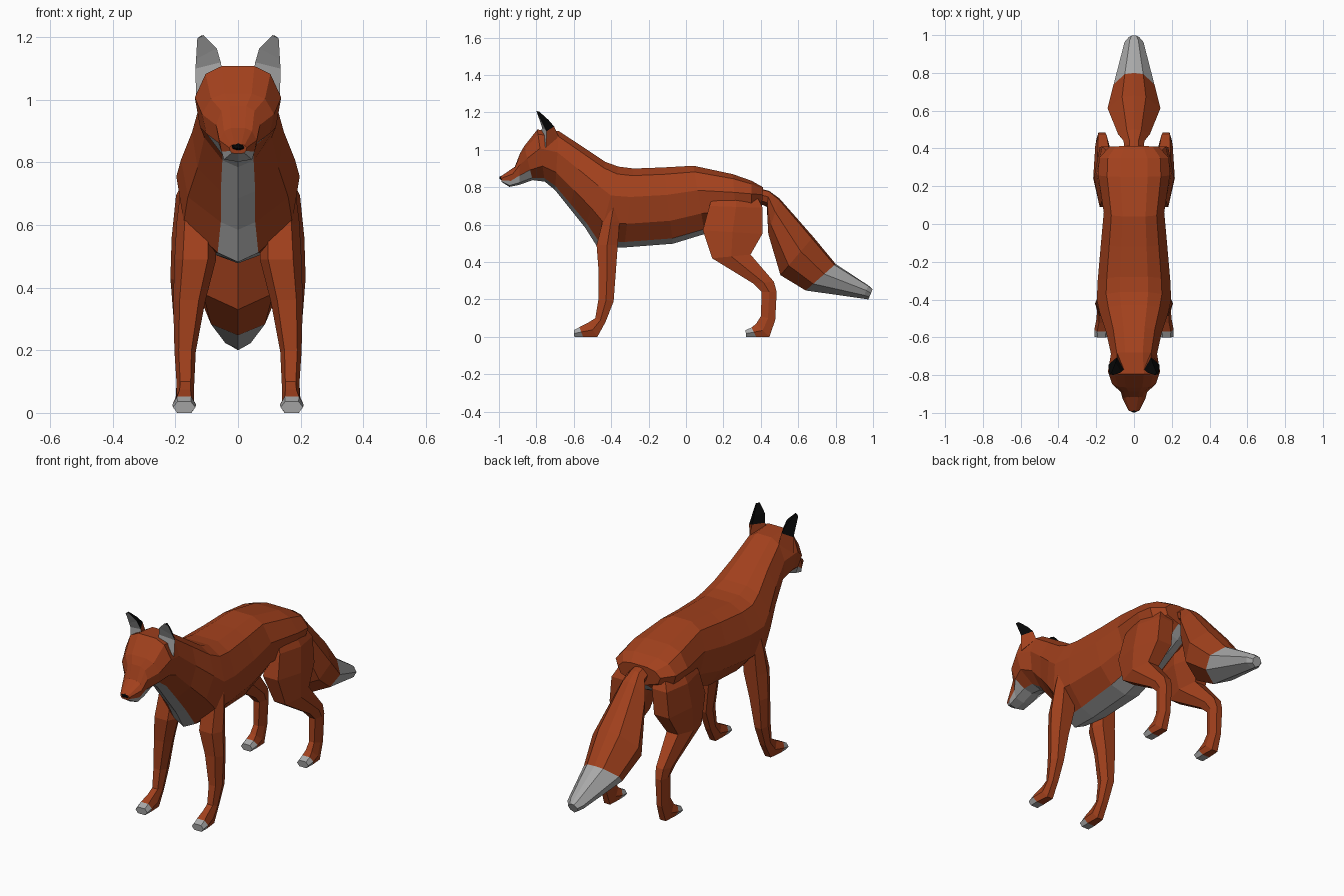
import bpy, bmesh
from mathutils import Vector


def material(name, rgb):
    m = bpy.data.materials.new(name)
    m.diffuse_color = (*rgb, 1)
    return m


MATS = [material("rust_fur", (0.36, 0.052, 0.012)),
        material("pale_fur", (0.39, 0.39, 0.39)),
        material("black_fur", (0.002, 0.002, 0.002))]


def loft(name, rings, paint=lambda i, k: 0, start=0, end=0, mirror=False):
    """Skin a list of rings with flat quads; paint(ring, side) picks the material."""
    bm = bmesh.new()
    vs = [[bm.verts.new(p) for p in r] for r in rings]
    n = len(rings[0])
    for i in range(len(vs) - 1):
        for k in range(n):
            j = (k + 1) % n
            f = bm.faces.new((vs[i][k], vs[i][j], vs[i + 1][j], vs[i + 1][k]))
            f.material_index = paint(i, k)
    bm.faces.new(vs[0]).material_index = start
    bm.faces.new(vs[-1]).material_index = end
    bmesh.ops.recalc_face_normals(bm, faces=bm.faces)
    me = bpy.data.meshes.new(name)
    bm.to_mesh(me)
    bm.free()
    ob = bpy.data.objects.new(name, me)
    bpy.context.collection.objects.link(ob)
    for m in MATS:
        me.materials.append(m)
    if mirror:
        ob.modifiers.new("mirror", 'MIRROR')
    return ob


def trunk_ring(ty, tz, by, bz, w, s):
    """Symmetric ring from top (ty,tz) to bottom (by,bz); s = half width of belly strip."""
    half = [(0, .38 * w), (.09, .75 * w), (.36, w), (.7, .88 * w), (.93, s)]
    pts = [(t, x) for t, x in half] + [(1, 0)] + [(t, -x) for t, x in reversed(half)]
    return [Vector((x, ty + (by - ty) * t, tz + (bz - tz) * t)) for t, x in pts]


def tail_ring(ty, tz, by, bz, w):
    half = [(.04, .45), (.38, 1), (.75, .8)]
    pts = [(0, 0)] + half + [(1, 0)] + [(t, -x) for t, x in reversed(half)]
    return [Vector((x * w, ty + (by - ty) * t, tz + (bz - tz) * t)) for t, x in pts]


def leg_ring(fy, fz, by, bz, x0, x1):
    """Hexagon from front edge to back edge, between inner x0 and outer x1."""
    pts = [(0, .2), (0, .8), (.5, 1), (1, .8), (1, .2), (.5, 0)]
    return [Vector((x0 + (x1 - x0) * v, fy + (by - fy) * u, fz + (bz - fz) * u))
            for u, v in pts]


# Head, with pale jaw
neck = (-.68, 1.10, -.70, .785, .122, .05)
head = [(-.99, .858, -.985, .828, .028, .02),
        (-.915, .91, -.945, .802, .06, .045),
        (-.888, .98, -.89, .813, .07, .05),
        (-.865, 1.02, -.82, .838, .115, .05),
        (-.795, 1.108, -.755, .83, .138, .05),
        neck]
loft("head", [trunk_ring(*r) for r in head],
     lambda i, k: 1 if k in (4, 5) or (i < 3 and k in (3, 6)) else 0)

# Neck, chest, belly and rump
body = [neck,
        (-.55, 1.015, -.62, .685, .147, .055),
        (-.43, .935, -.54, .585, .182, .055),
        (-.36, .91, -.475, .482, .197, .065),
        (-.28, .90, -.33, .478, .192, .08),
        (-.12, .906, -.07, .498, .175, .09),
        (.04, .915, .10, .55, .160, .08),
        (.25, .87, .27, .60, .19, .05),
        (.35, .835, .35, .64, .185, .045),
        (.412, .80, .405, .69, .13, .04)]
loft("body", [trunk_ring(*r) for r in body], lambda i, k: int(k in (4, 5)))

# Bushy tail with pale tip
tail = [(.37, .80, .40, .71, .05),
        (.445, .78, .432, .695, .055),
        (.50, .74, .44, .55, .085),
        (.68, .535, .505, .33, .14),
        (.80, .39, .64, .248, .108),
        (.975, .275, .945, .205, .05),
        (.998, .255, .975, .20, .028)]
loft("tail", [tail_ring(*r) for r in tail], lambda i, k: int(i >= 4), end=1)

# Front legs
front = [(-.43, .74, -.33, .74, .08, .18),
         (-.45, .60, -.355, .62, .07, .196),
         (-.478, .49, -.365, .49, .07, .203),
         (-.468, .36, -.375, .35, .105, .207),
         (-.468, .20, -.387, .19, .135, .203),
         (-.485, .10, -.43, .08, .14, .196),
         (-.525, .075, -.474, 0, .14, .198),
         (-.57, .052, -.55, 0, .134, .21),
         (-.60, .036, -.597, 0, .136, .208)]
loft("front_legs", [leg_ring(*r) for r in front],
     lambda i, k: int(i == 7), end=1, mirror=True)

# Hind legs with haunches
hind = [(.16, .80, .37, .77, .04, .15),
        (.125, .70, .41, .69, .05, .198),
        (.09, .57, .408, .55, .06, .212),
        (.14, .42, .345, .44, .10, .216),
        (.36, .285, .47, .295, .13, .205),
        (.405, .24, .485, .24, .14, .20),
        (.40, .11, .477, .09, .145, .196),
        (.375, .07, .446, 0, .14, .20),
        (.35, .05, .375, 0, .134, .208),
        (.318, .036, .322, 0, .136, .206)]
loft("hind_legs", [leg_ring(*r) for r in hind],
     lambda i, k: int(i == 8), end=1, mirror=True)

# Ears: triangular rings (inner, outer, back), pale in front, black upper back
ears = [[(.048, -.775, 1.08), (.134, -.75, 1.01), (.09, -.68, 1.07)],
        [(.055, -.77, 1.12), (.136, -.745, 1.10), (.09, -.705, 1.125)],
        [(.068, -.785, 1.165), (.134, -.76, 1.13), (.098, -.735, 1.16)],
        [(.110, -.80, 1.207), (.130, -.795, 1.197), (.118, -.785, 1.205)]]
loft("ears", ears, lambda i, k: 1 if k == 0 else (2 if i else 0), end=2, mirror=True)

# Nose
bpy.ops.mesh.primitive_ico_sphere_add(subdivisions=1, radius=1, location=(0, -.982, .85))
nose = bpy.context.object
nose.name = "nose"
nose.scale = (.026, .018, .013)
nose.data.materials.append(MATS[2])
